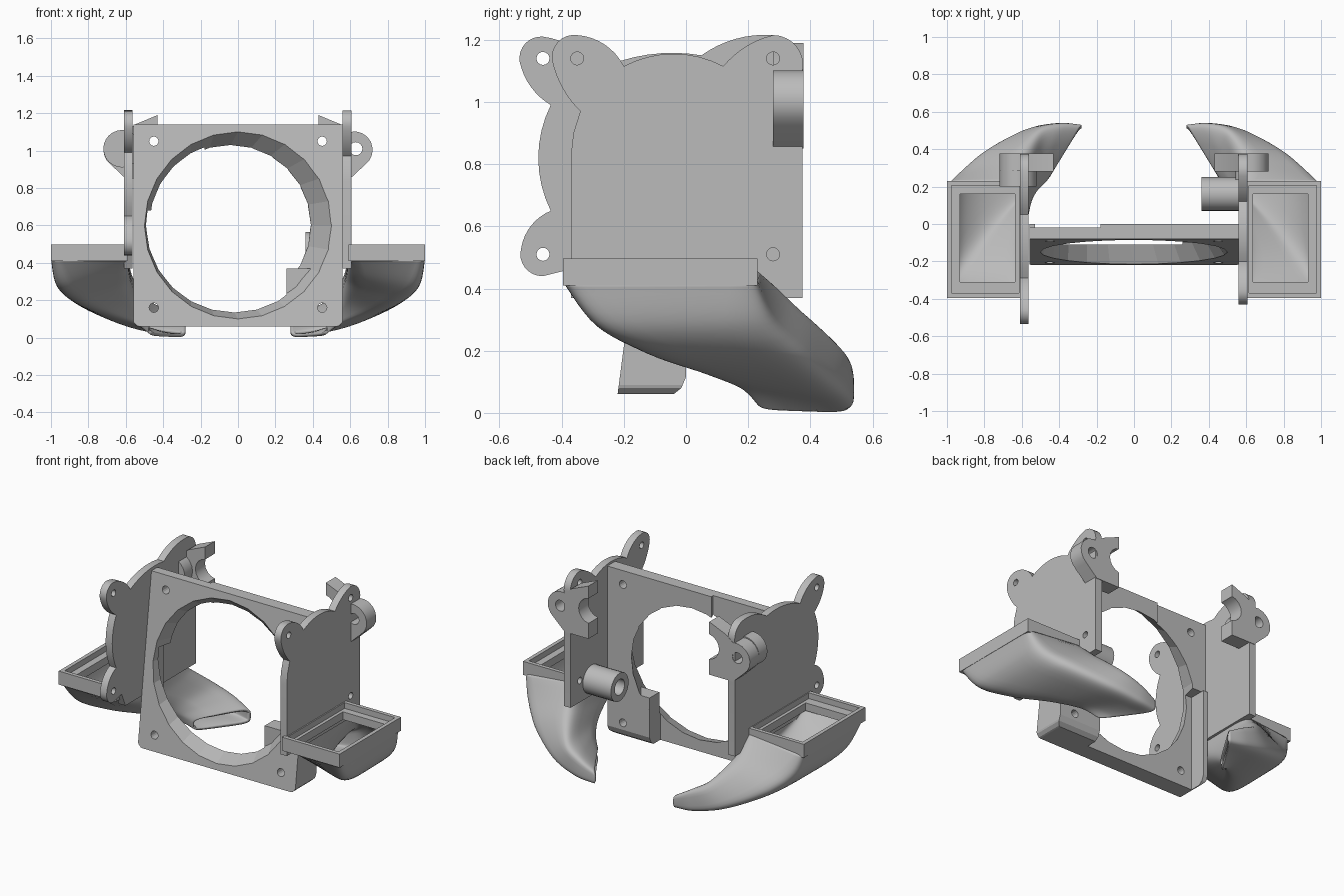
import bpy, bmesh, math
from mathutils import Vector

if "Cube" in bpy.data.objects:
    bpy.data.objects.remove(bpy.data.objects["Cube"], do_unlink=True)

grey = bpy.data.materials.new("plain grey")
grey.diffuse_color = (0.5, 0.5, 0.5, 1)
grey.use_nodes = True
grey.node_tree.nodes["Principled BSDF"].inputs["Base Color"].default_value = (0.5, 0.5, 0.5, 1)


def finish(name, bm):
    """Turn a bmesh into a named object."""
    bmesh.ops.recalc_face_normals(bm, faces=bm.faces[:])
    mesh = bpy.data.meshes.new(name)
    bm.to_mesh(mesh)
    bm.free()
    mesh.materials.append(grey)
    obj = bpy.data.objects.new(name, mesh)
    bpy.context.collection.objects.link(obj)
    return obj


def select(obj):
    bpy.ops.object.select_all(action='DESELECT')
    obj.select_set(True)
    bpy.context.view_layer.objects.active = obj


def smooth(obj, angle=30):
    select(obj)
    bpy.ops.object.shade_smooth_by_angle(angle=math.radians(angle))


def loft(name, rings, cap=True):
    """Skin a list of equal rings of points."""
    bm = bmesh.new()
    rows = [[bm.verts.new(p) for p in ring] for ring in rings]
    n = len(rows[0])
    for a, b in zip(rows, rows[1:]):
        for i in range(n):
            bm.faces.new((a[i], a[(i + 1) % n], b[(i + 1) % n], b[i]))
    if cap:
        bm.faces.new(rows[0])
        bm.faces.new(rows[-1])
    return finish(name, bm)


def prism(name, outline, axis, lo, hi):
    """Extrude an outline of (y, z) along x or (x, z) along y."""
    place = (lambda p, d: (d, p[0], p[1])) if axis == 'X' else (lambda p, d: (p[0], d, p[1]))
    return loft(name, [[place(p, d) for p in outline] for d in (lo, hi)])


def circle(u, v, r, n=24):
    return [(u + r * math.cos(math.tau * i / n), v + r * math.sin(math.tau * i / n)) for i in range(n)]


def box(name, x, y, z):
    return prism(name, [(x[0], z[0]), (x[1], z[0]), (x[1], z[1]), (x[0], z[1])], 'Y', *y)


def cut(obj, *cutters):
    select(obj)
    for c in cutters:
        c.hide_render = True
        mod = obj.modifiers.new("cut", 'BOOLEAN')
        mod.operation, mod.object, mod.solver = 'DIFFERENCE', c, 'EXACT'
        bpy.ops.object.modifier_apply(modifier=mod.name)
        bpy.data.objects.remove(c, do_unlink=True)


def arc(a, m, b, n=8):
    """Points from a towards b on the circle through a, m and b, leaving out b."""
    a, m, b = (Vector(p) for p in (a, m, b))
    d = 2 * (a.x * (m.y - b.y) + m.x * (b.y - a.y) + b.x * (a.y - m.y))
    qa, qm, qb = a.length_squared, m.length_squared, b.length_squared
    c = Vector(((qa * (m.y - b.y) + qm * (b.y - a.y) + qb * (a.y - m.y)) / d,
                (qa * (b.x - m.x) + qm * (a.x - b.x) + qb * (m.x - a.x)) / d))
    start = math.atan2(*(a - c).yx)
    to = lambda p: (math.atan2(*(p - c).yx) - start) % math.tau
    sweep = to(b) if to(m) < to(b) else to(b) - math.tau
    r = (a - c).length
    return [(c.x + r * math.cos(start + sweep * i / n), c.y + r * math.sin(start + sweep * i / n))
            for i in range(n)]


def arcs(*pts):
    """Chain of arcs: end, middle, end, middle, end ..."""
    return [p for i in range(0, len(pts) - 2, 2) for p in arc(*pts[i:i + 3])]


# Wedge-shaped fan frame with a tapering round opening
wedge = [(-0.22, 0.06), (-0.04, 0.06), (-0.015, 0.08), (0, 0.115), (0, 1.14), (-0.08, 1.14)]
frame = prism("fan_frame", wedge, 'X', -0.56, 0.56)
front = [(x, -0.22 + 0.13 * (z - 0.06), z) for x, z in circle(0, 0.6, 0.5)]
back = [(x, 0, z) for x, z in circle(-0.04, 0.6, 0.43)]
stretch = lambda t: [Vector(f).lerp(Vector(b), t) for f, b in zip(front, back)]
cut(frame, loft("opening_cutter", [stretch(-0.2), stretch(1.2)]),
    box("step_cutter", (-0.6, -0.18), (-0.02, 0.1), (0.68, 1.3)),
    box("pocket_cutter", (-0.53, 0.26), (-0.11, 0.1), (-0.1, 0.68)),
    *[prism("screw_cutter", circle(x, z, 0.025, 16), 'Y', -0.5, 0.3) for x in (-0.45, 0.45) for z in (0.16, 1.05)])
for side in (-1, 1):
    edge = [(0.53, 0.06), (0.54, 0.063), (0.557, 0.08), (0.56, 0.09), (0.6, 0.09), (0.6, 0), (0.53, 0)]
    cut(frame, prism("corner_cutter", [(side * x, z) for x, z in edge], 'Y', -0.4, 0.2))
smooth(frame, 10)
box("corner_block", (0.26, 0.42), (-0.1, -0.001), (0.2, 0.37))

# Side plates with rounded ears
rear_ear = [(0.28, 1.215), (0.35, 1.185), (0.375, 1.1)]
rear_edge = [(0.375, 1.1), (0.375, 0.37)]
left_outline = (arcs((-0.34, 0.97), (-0.4, 1.05), (-0.43, 1.13), (-0.41, 1.195), (-0.35, 1.215), (-0.27, 1.19),
                     (-0.2, 1.115), (-0.04, 1.155), (0.12, 1.115), (0.195, 1.18), *rear_ear)
                + rear_edge + [(-0.37, 0.37), (-0.37, 0.83), (-0.362, 0.9)])
right_outline = (arcs((-0.435, 0.99), (-0.5, 1.05), (-0.535, 1.13), (-0.515, 1.19), (-0.46, 1.21), (-0.38, 1.185),
                      (-0.29, 1.1), (-0.1, 1.155), (0.05, 1.15), (0.15, 1.2), *rear_ear)
                 + rear_edge + [(-0.34, 0.37), (-0.38, 0.46)]
                 + arcs((-0.46, 0.44), (-0.52, 0.47), (-0.53, 0.53), (-0.5, 0.6), (-0.435, 0.65),
                        (-0.475, 0.83), (-0.435, 0.99)))
for name, outline, x, holes in (
        ("left_plate", left_outline, 0.56, [(-0.35, 1.14), (0.28, 1.14), (0.28, 0.51)]),
        ("right_plate", right_outline, -0.61, [(-0.46, 1.14), (-0.46, 0.51)])):
    plate = prism(name, outline, 'X', x, x + 0.047)
    cut(plate, *[prism("hole_cutter", circle(y, z, 0.021, 16), 'X', x - 0.1, x + 0.1) for y, z in holes])
    smooth(plate)

# Hollow spacer on the inside of the left plate
spacer = prism("spacer_tube", circle(0.16, 0.475, 0.09), 'X', 0.36, 0.57)
cut(spacer, prism("bore_cutter", circle(0.16, 0.475, 0.05), 'X', 0.3, 0.54))
smooth(spacer)


def duct_point(pts, t):
    """Point on a corner track at t from 0 to 1, by spline through its knots."""
    pts = [Vector(p) for p in pts]
    seg = min(int(t * (len(pts) - 1)), len(pts) - 2)
    f = t * (len(pts) - 1) - seg
    a, b = pts[seg], pts[seg + 1]
    ta = (b - pts[max(seg - 1, 0)]) / 2
    tb = (pts[min(seg + 2, len(pts) - 1)] - a) / 2
    return (a * (2 * f**3 - 3 * f**2 + 1) + ta * (f**3 - 2 * f**2 + f)
            + b * (3 * f**2 - 2 * f**3) + tb * (f**3 - f**2))


# Corner tracks: outer front, outer back, inner back, inner front
TRACKS = [
    [(1, -0.395, 0.42), (0.97, -0.3, 0.27), (0.86, -0.15, 0.18), (0.7, 0.04, 0.12), (0.56, 0.17, 0.07), (0.48, 0.23, 0.01)],
    [(1, 0.23, 0.42), (0.96, 0.29, 0.28), (0.85, 0.39, 0.17), (0.62, 0.5, 0.06), (0.42, 0.54, 0.01), (0.28, 0.53, 0)],
    [(0.59, 0.23, 0.46), (0.58, 0.32, 0.4), (0.55, 0.42, 0.32), (0.48, 0.52, 0.22), (0.38, 0.54, 0.16), (0.28, 0.53, 0.1)],
    [(0.59, -0.395, 0.42), (0.58, -0.25, 0.34), (0.57, -0.08, 0.27), (0.55, 0.07, 0.2), (0.52, 0.16, 0.14), (0.47, 0.22, 0.09)]]


def duct_ring(t, side):
    c = [duct_point(track, t) for track in TRACKS]
    power = 0.12 + 0.3 * min(1, 3 * t)
    ring = []
    for i in range(40):
        a = math.tau * (i + 0.5) / 40
        u, v = (0.5 + 0.5 * math.copysign(abs(w) ** power, w) for w in (math.cos(a), math.sin(a)))
        p = c[0].lerp(c[1], u).lerp(c[3].lerp(c[2], u), v)
        ring.append((side * p.x, p.y, p.z))
    return ring


for side, word in ((1, "left"), (-1, "right")):
    span = lambda a, b: (min(side * a, side * b), max(side * a, side * b))

    # Curved air duct narrowing to a slot
    duct = loft(word + "_duct", [duct_ring(i / 30, side) for i in range(31)], cap=False)
    shell = duct.modifiers.new("wall", 'SOLIDIFY')
    shell.thickness, shell.offset = 0.018, -1
    smooth(duct, 50)

    # Rimmed tray on top of the duct
    tray = box(word + "_tray", span(0.59, 1), (-0.395, 0.23), (0.41, 0.497))
    cut(tray, box("recess_cutter", span(0.615, 0.975), (-0.37, 0.205), (0.46, 0.6)),
        box("inlet_cutter", span(0.635, 0.93), (-0.31, 0.16), (0.3, 0.6)))

    # Rear clamp with a round lug and a concave inner edge
    outline = (arc((0.6, 1.1), (0.72, 1.01), (0.68, 0.925)) + [(0.68, 0.925), (0.6, 0.85), (0.43, 0.85)]
               + arc((0.43, 0.95), (0.5, 1.03), (0.43, 1.11)) + [(0.43, 1.11), (0.43, 1.19), (0.55, 1.14)])
    clamp = prism(word + "_clamp", [(side * x, z) for x, z in outline], 'Y', 0.28, 0.378)
    cut(clamp, prism("lug_cutter", circle(side * 0.63, 1.01, 0.035, 16), 'Y', 0.2, 0.5))
    smooth(clamp)

# Small nubs in front of the clamps
smooth(prism("right_clamp_boss", circle(-0.62, 1.01, 0.1), 'Y', 0.2, 0.285))
smooth(prism("left_clamp_nub", circle(0.575, 1.005, 0.031), 'Y', 0.235, 0.285))
